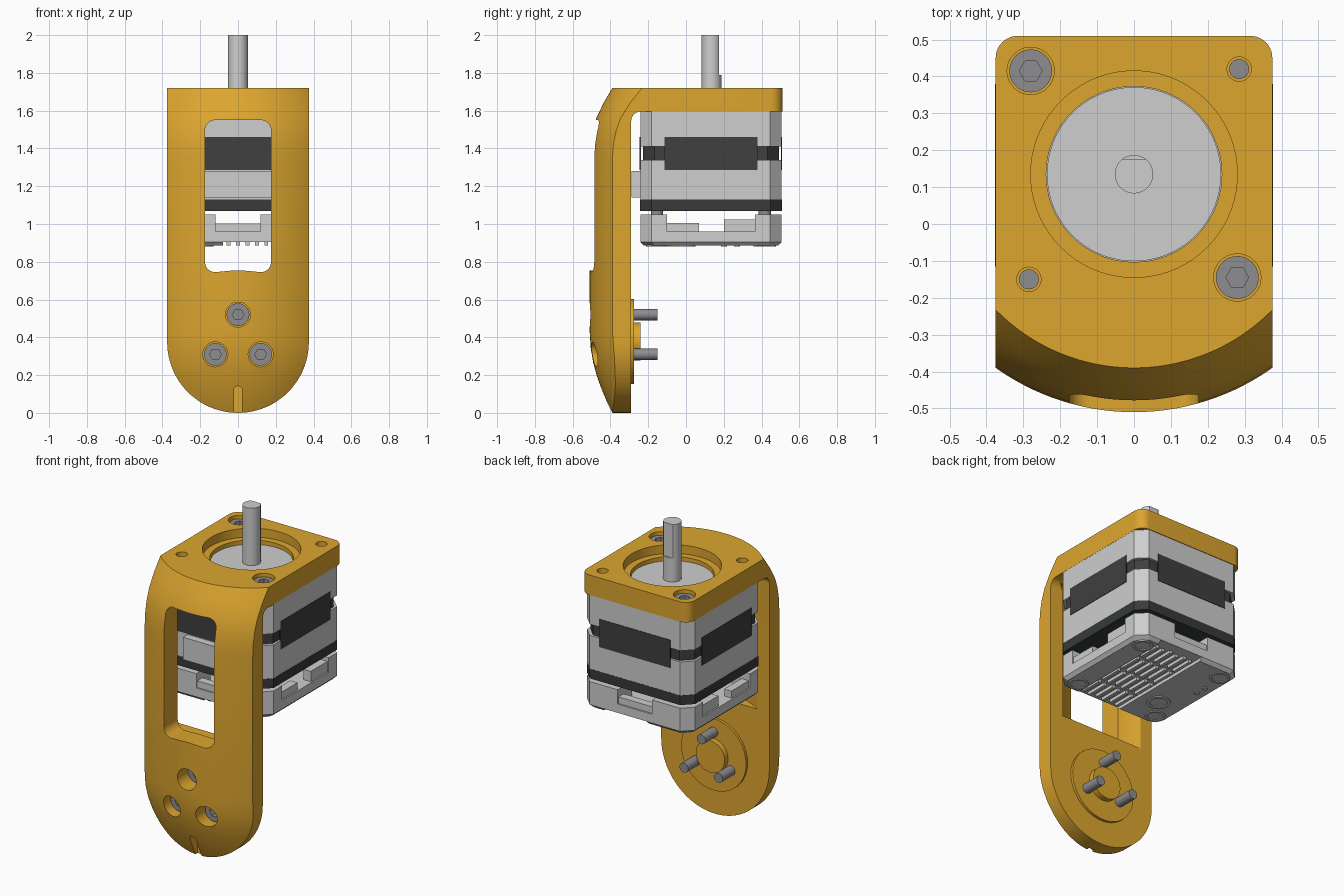
import bpy, bmesh, math
from mathutils import Vector

if "Cube" in bpy.data.objects:
    bpy.data.objects.remove(bpy.data.objects["Cube"])

CY = 0.135   # motor axis in y


def material(name, rgb):
    m = bpy.data.materials.new(name)
    m.diffuse_color = (*rgb, 1)
    m.use_nodes = True
    m.node_tree.nodes["Principled BSDF"].inputs["Base Color"].default_value = m.diffuse_color
    return m


ORANGE = material("orange_yellow", (0.72, 0.38, 0.028))
LIGHT = material("light_grey", (0.62, 0.62, 0.62))
STEEL = material("bolt_steel", (0.27, 0.27, 0.28))
DARK = material("dark_core", (0.05, 0.05, 0.05))
BLACK = material("black_plastic", (0.038, 0.043, 0.042))

AXES = {'z': lambda u, v, w: (u, v, w),
        'y': lambda u, v, w: (u, w, v),
        'x': lambda u, v, w: (w, u, v)}


def loft(name, rings, mat, closed_caps=True):
    bm = bmesh.new()
    vs = [[bm.verts.new(p) for p in r] for r in rings]
    n = len(rings[0])
    for a, b in zip(vs, vs[1:]):
        for i in range(n):
            j = (i + 1) % n
            bm.faces.new((a[i], a[j], b[j], b[i]))
    bm.faces.new(vs[0])
    bm.faces.new(vs[-1])
    bmesh.ops.recalc_face_normals(bm, faces=bm.faces)
    me = bpy.data.meshes.new(name)
    bm.to_mesh(me)
    bm.free()
    me.materials.append(mat)
    ob = bpy.data.objects.new(name, me)
    bpy.context.collection.objects.link(ob)
    return ob


def prism(name, pts, lo, hi, axis, mat=ORANGE):
    f = AXES[axis]
    return loft(name, [[f(u, v, w) for u, v in pts] for w in (lo, hi)], mat)


def arc(cx, cy, r, a0, a1, n=10):
    return [(cx + r * math.cos(math.radians(a0 + (a1 - a0) * i / n)),
             cy + r * math.sin(math.radians(a0 + (a1 - a0) * i / n))) for i in range(n + 1)]


def circle(cx, cy, r, n=40):
    return arc(cx, cy, r, 0, 360, n)[:-1]


def rect(x0, x1, y0, y1):
    return [(x0, y0), (x1, y0), (x1, y1), (x0, y1)]


def octagon(cx, cy, h, c):
    return [(cx + x, cy + y) for x, y in ((h, -h + c), (h, h - c), (h - c, h), (-h + c, h),
            (-h, h - c), (-h, -h + c), (-h + c, -h), (h - c, -h))]


def box(name, x, y, z, mat):
    return prism(name, rect(*x, *y), *z, 'z', mat)


def boolean(ob, cutter, op='DIFFERENCE'):
    cutter.hide_render = True
    m = ob.modifiers.new("cut", 'BOOLEAN')
    m.operation, m.object, m.solver = op, cutter, 'EXACT'
    bpy.context.view_layer.objects.active = ob
    bpy.ops.object.modifier_apply(modifier=m.name)
    bpy.data.objects.remove(cutter)


def bolt(name, u, v, top, under, tip, axis, r=0.058):
    # socket head with hex recess, then the shank
    d = 1 if top > under else -1
    head = prism(name + "_head", circle(u, v, r), under, top, axis, STEEL)
    boolean(head, prism("hex", circle(u, v, 0.031, 6), top - d * 0.035, top + d * 0.05, axis))
    prism(name + "_shank", circle(u, v, 0.03, 24), tip, under + d * 0.005, axis, STEEL)


# Bracket: L profile intersected with front outline, footprint and a turned shell
L = [(-.7, -.02), (-.29, -.02)] + arc(-.24, 1.545, .05, 180, 90) + [(.6, 1.595), (.6, 1.72), (-.7, 1.72)]
bracket = prism("bracket", L, -.42, .42, 'x')
front = arc(0, .375, .375, 180, 360, 48) + [(.375, 1.8), (-.375, 1.8)]
boolean(bracket, prism("front_outline", front, -.8, .8, 'y'), 'INTERSECT')
foot = [(-.42, -.75), (.42, -.75), (.42, .38)] + arc(.315, .45, .06, 0, 90) \
    + arc(-.315, .45, .06, 90, 180) + [(-.42, .38)]
boolean(bracket, prism("footprint", foot, -.1, 1.9, 'z'), 'INTERSECT')
shell = [(.505, -.04), (.525, 0), (.555, .06), (.582, .125), (.607, .195), (.626, .265), (.639, .34),
         (.645, .43), (.645, 1.34), (.641, 1.42), (.63, 1.49), (.61, 1.56), (.572, 1.64),
         (.525, 1.72), (.518, 1.735)]
boolean(bracket, loft("shell", [[(x, y, z) for x, y in circle(0, CY, r, 144)] for r, z in shell], ORANGE),
        'INTERSECT')

# Bracket openings: window, hollow behind it, motor bore, bolt holes, notch
c = .055
win = arc(.175 - c, 1.55 - c, c, 0, 90) + arc(-.175 + c, 1.55 - c, c, 90, 180) \
    + arc(-.175 + c, .745 + c, c, 180, 270) + [(-.05, .752), (0, .755), (.05, .752)] \
    + arc(.175 - c, .745 + c, c, 270, 360)
boolean(bracket, prism("window", win, -.8, -.2, 'y'))
boolean(bracket, prism("hollow", circle(0, CY, .515, 144), .735, 1.588, 'z'))
boolean(bracket, prism("bore", circle(0, CY, .238, 72), 1.5, 1.8, 'z'))
boolean(bracket, prism("counterbore", circle(0, CY, .28, 72), 1.665, 1.8, 'z'))
TOP_BOLTS = [(-.28, .415), (.28, -.145)]
TOP_PINS = [(.285, .42), (-.285, -.15)]
FRONT_BOLTS = [(0, .52), (-.12, .31), (.12, .31)]
for p in TOP_BOLTS:
    boolean(bracket, prism("recess", circle(*p, .064), 1.63, 1.8, 'z'))
for p in TOP_PINS:
    boolean(bracket, prism("recess", circle(*p, .033, 24), 1.62, 1.8, 'z'))
for p in FRONT_BOLTS:
    boolean(bracket, prism("recess", circle(*p, .066), -.8, -.35, 'y'))
notch = [(-.022, -.1), (.022, -.1)] + arc(0, .12, .022, 0, 180)
boolean(bracket, prism("notch", notch, -.8, -.37, 'y'))

# Round pads on the back of the bracket
prism("joint_disc", circle(0, .378, .225, 72), -.3, -.274, 'y')
prism("joint_boss", circle(0, .378, .1, 48), -.28, -.24, 'y')

# Bolts
for i, p in enumerate(TOP_BOLTS):
    bolt(f"top_bolt_{i}", *p, 1.70, 1.625, 1.57, 'z')
for i, p in enumerate(TOP_PINS):
    prism(f"top_pin_{i}", circle(*p, .027, 24), 1.58, 1.69, 'z', STEEL)
for i, p in enumerate(FRONT_BOLTS):
    bolt(f"front_bolt_{i}", *p, -.41, -.345, -.15, 'y', .06)

# Motor body
MY, H = .132, .374
prism("motor_top_cap", octagon(0, MY, H, .06), 1.41, 1.595, 'z', LIGHT)
prism("motor_core", octagon(0, MY, H - .014, .06), 1.33, 1.42, 'z', DARK)
prism("motor_bottom_cap", octagon(0, MY, H, .06), 1.13, 1.34, 'z', LIGHT)
prism("motor_end_plate", octagon(0, MY, H + .001, .06), 1.07, 1.13, 'z', BLACK)
for s in (-1, 1):
    a, b = sorted((s * (H - .004), s * (H + .003)))
    box("side_panel", (a, b), (MY - .247, MY + .247), (1.285, 1.46), DARK)
    box("end_panel", (-.247, .247), (MY + a, MY + b), (1.285, 1.46), DARK)
box("motor_connector", (-.18, .18), (-.288, -.235), (1.14, 1.28), LIGHT)
prism("motor_pilot", circle(0, CY, .236, 72), 1.59, 1.64, 'z', LIGHT)
shaft = prism("shaft", circle(0, CY, .052, 48), 1.62, 2.0, 'z', LIGHT)
boolean(shaft, box("flat", (-.1, .1), (.176, .3), (1.79, 2.1), LIGHT))

# Driver housing under the motor
house = prism("driver_housing", octagon(0, MY, H, .06), .905, 1.05, 'z', LIGHT)
boolean(house, box("slot_x", (-.5, .5), (-.1, .365), (.96, 1.2), LIGHT))
boolean(house, box("slot_y", (-.12, .12), (-.5, .7), (.96, 1.2), LIGHT))
for s in (-1, 1):
    xs = sorted((s * .315, s * .365))
    box("side_wall_low", xs, (-.1, .07), (.95, 1.005), LIGHT)
    box("side_wall_high", xs, (.2, .37), (.95, 1.025), LIGHT)
    ys = sorted((MY + s * .315, MY + s * .365))
    box("end_wall", (-.13, .13), ys, (.95, 1.002), LIGHT)
base = loft("driver_base", [[(x, y, z) for x, y in octagon(0, MY, h, .06)]
                            for h, z in ((H - .02, .885), (H, .905))], LIGHT)
boolean(base, box("channel", (-.08, .225), (-.5, .7), (.8, .95), LIGHT))

# Cooling fins in staggered rows
for i in range(6):
    x = -.05 + .05 * i
    for j in range(4):
        y = -.215 + .17 * j + .012 * (i % 2)
        box("cooling_fin", (x - .01, x + .01), (y, y + .14), (.886, .91), LIGHT)

# Standoffs and underside screws
for sx in (-1, 1):
    for sy in (-1, 1):
        x, y = sx * .285, MY + sy * .285
        prism("standoff", circle(x, y, .032, 24), 1.04, 1.075, 'z', STEEL)
        collar = prism("screw_collar", circle(x, y, .06, 32), .88, .91, 'z', LIGHT)
        boolean(collar, prism("collar_hole", circle(x, y, .045, 32), .8, .892, 'z'))
        prism("under_screw", circle(x, y, .035, 24), .886, .9, 'z', STEEL)
port = prism("round_port", circle(-.2, -.02, .07, 40), .88, .91, 'z', LIGHT)
boolean(port, prism("port_hole", circle(-.2, -.02, .05, 40), .8, .892, 'z'))
for y in (.2, .27):
    prism("small_stud", circle(-.3, y, .016, 16), .88, .9, 'z', LIGHT)

# Smooth round surfaces, keep edges crisp
bpy.ops.object.select_all(action='DESELECT')
for ob in bpy.data.objects:
    ob.select_set(True)
bpy.context.view_layer.objects.active = bracket
bpy.ops.object.shade_smooth_by_angle(angle=math.radians(25))
